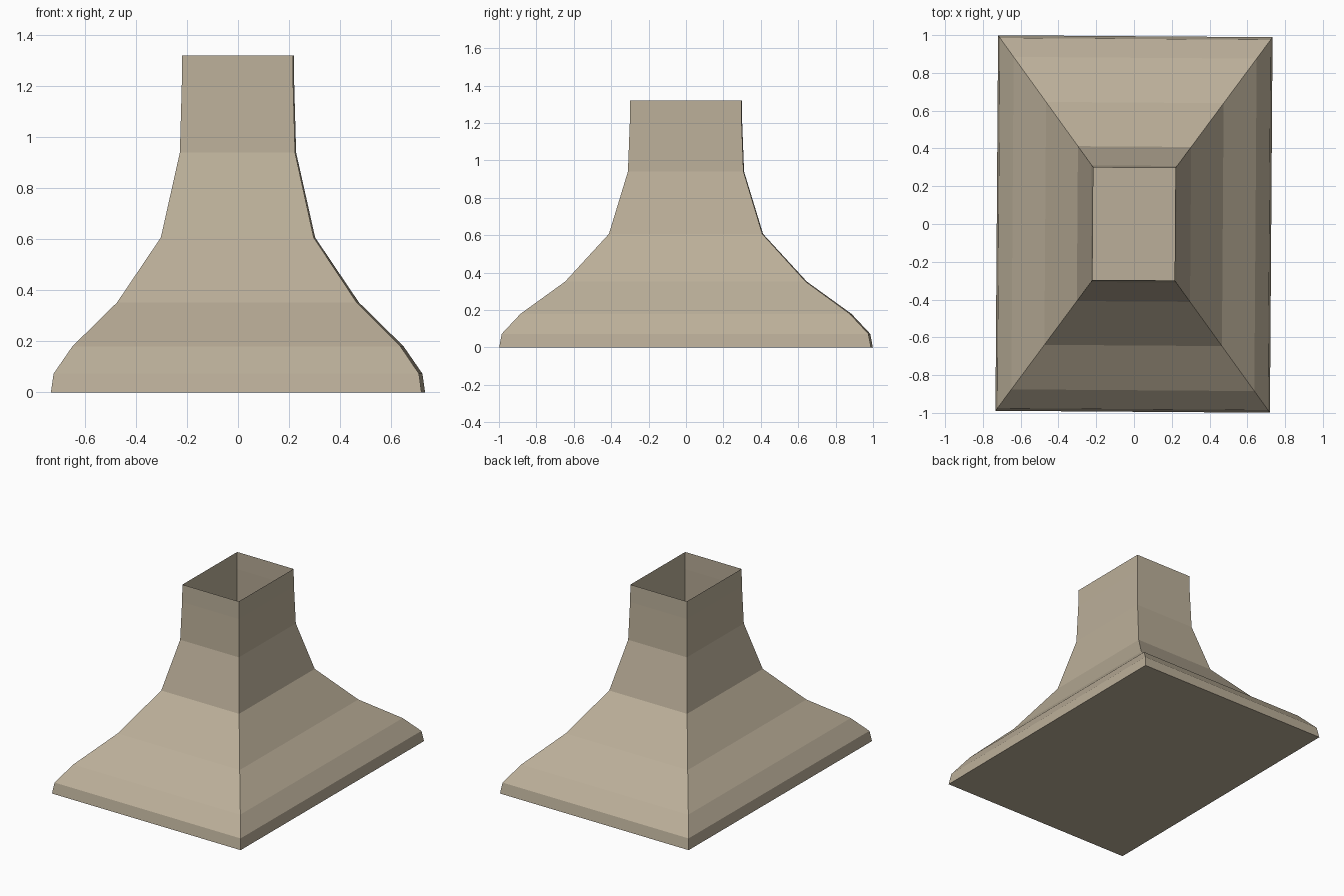
import bpy, bmesh, math
from mathutils import Matrix

if "Cube" in bpy.data.objects:
    bpy.data.objects.remove(bpy.data.objects["Cube"])

# Flare profile: (half depth in y, height)
PROFILE = [(0.994, 0.0), (0.98, 0.073), (0.88, 0.18), (0.643, 0.352),
           (0.41, 0.607), (0.309, 0.94), (0.299, 1.2), (0.297, 1.32)]
WIDTH_RATIO = 0.731

bm = bmesh.new()

# Rectangular rings following the profile
rings = [[bm.verts.new((sx * d * WIDTH_RATIO, sy * d, z))
          for sx, sy in ((-1, -1), (1, -1), (1, 1), (-1, 1))]
         for d, z in PROFILE]

# Walls between rings; the top stays open
for low, high in zip(rings, rings[1:]):
    for i in range(4):
        j = (i + 1) % 4
        bm.faces.new((low[i], low[j], high[j], high[i]))

# Closed base
bm.faces.new(rings[0][::-1])

# Very slight turn about the vertical axis
bm.transform(Matrix.Rotation(math.radians(-0.4), 4, 'Z'))

mesh = bpy.data.meshes.new("flared_hood")
bm.to_mesh(mesh)
bm.free()
hood = bpy.data.objects.new("flared_hood", mesh)
bpy.context.collection.objects.link(hood)

# Tan colour
tan = bpy.data.materials.new("tan")
tan.diffuse_color = (0.5, 0.43, 0.32, 1)
tan.use_nodes = True
tan.node_tree.nodes["Principled BSDF"].inputs["Base Color"].default_value = tan.diffuse_color
mesh.materials.append(tan)
